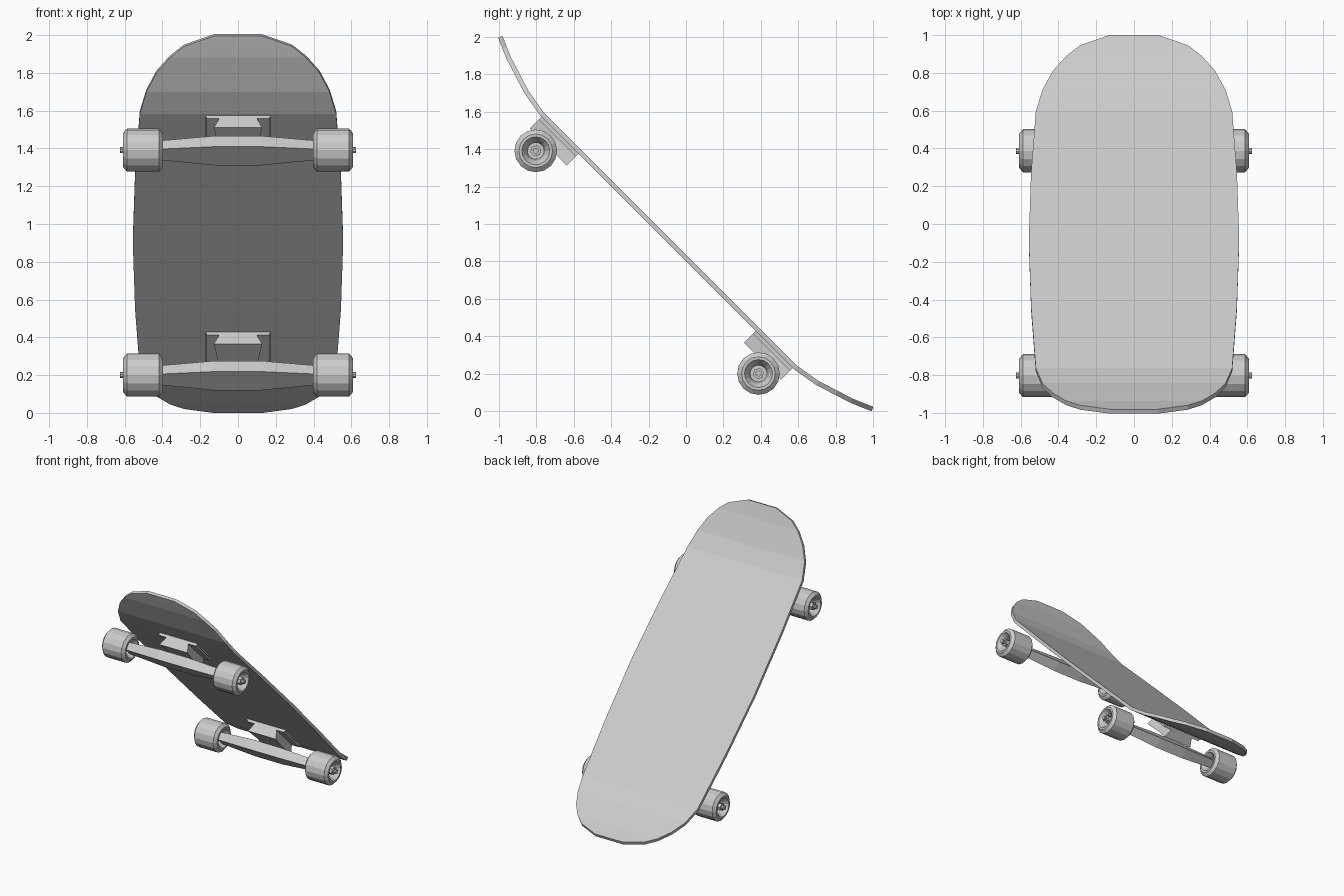
import bpy
import bmesh
from math import cos, sin, pi, radians
from mathutils import Matrix, Vector

cube = bpy.data.objects.get("Cube")
if cube:
    bpy.data.objects.remove(cube, do_unlink=True)

GREY = (0.6, 0.6, 0.6, 1)
grey = bpy.data.materials.new("plain grey")
grey.use_nodes = True
grey.diffuse_color = GREY
grey.node_tree.nodes["Principled BSDF"].inputs["Base Color"].default_value = GREY

# The board is modelled level, then tipped 45 degrees as a whole
TILT = Matrix.Translation((0, -0.0925, 0.911)) @ Matrix.Rotation(radians(-45), 4, "X")


def loft(name, rings, closed=True):
    """Skin a row of equal-length point rings; closed rings get end caps."""
    bm = bmesh.new()
    rows = [[bm.verts.new(p) for p in ring] for ring in rings]
    n = len(rows[0])
    for a, b in zip(rows, rows[1:]):
        for i in range(n if closed else n - 1):
            j = (i + 1) % n
            bm.faces.new((a[i], a[j], b[j], b[i]))
    if closed:
        bm.faces.new(rows[0])
        bm.faces.new(rows[-1])
    bmesh.ops.recalc_face_normals(bm, faces=bm.faces)
    mesh = bpy.data.meshes.new(name)
    bm.to_mesh(mesh)
    bm.free()
    mesh.materials.append(grey)
    obj = bpy.data.objects.new(name, mesh)
    bpy.context.collection.objects.link(obj)
    obj.matrix_world = TILT
    return obj


def box_ring(hx, y0, y1, z):
    return [(-hx, y0, z), (hx, y0, z), (hx, y1, z), (-hx, y1, z)]


def lathe(name, profile, y, z, sides=16):
    """Turn (x, radius) points about a cross-board axis."""
    angles = [2 * pi * i / sides for i in range(sides)]
    return loft(name, [[(x, y + r * cos(a), z + r * sin(a)) for a in angles]
                       for x, r in profile])


# Deck: half outline as (distance along, half width, lift), mirrored end to end
half = [(0, 0.557, 0), (0.5, 0.545, 0), (0.96, 0.52, 0), (1.1, 0.485, 0.024),
        (1.21, 0.43, 0.059), (1.294, 0.36, 0.085), (1.353, 0.285, 0.11),
        (1.407, 0.125, 0.134)]
outline = [(-s, w, h) for s, w, h in reversed(half[1:])] + half
deck = loft("deck", [[(-w, s, h), (w, s, h)] for s, w, h in outline], closed=False)
solid = deck.modifiers.new("thickness", "SOLIDIFY")
solid.thickness = 0.025
solid.offset = 0

# Wheel profile: dished on both faces around a hub
face = [(0.045, 0.02), (0.045, 0.045), (0.075, 0.055), (0.105, 0.075),
        (0.105, 0.09), (0.085, 0.114)]
wheel_profile = [(-x, r) for x, r in face] + [(x, r) for x, r in reversed(face)]
AXLE_Y, AXLE_Z = 0.842, -0.163

for end, d in (("front", -1), ("back", 1)):
    y_in, y_mid, y_out = 0.67 * d, 0.81 * d, 0.95 * d
    ay = AXLE_Y * d

    # Mounting plates
    loft(end + "_riser", [box_ring(0.175, y_in, y_out, z) for z in (-0.012, -0.022)])
    loft(end + "_baseplate", [box_ring(0.168, y_in, y_out, z) for z in (-0.022, -0.034)])

    # Truck body, flared away from the deck and waisted in the middle
    loft(end + "_truck_body",
         [[(-t, y, -0.034), (t, y, -0.034), (b, y, -0.102), (-b, y, -0.102)]
          for y, t, b in ((y_in, 0.1, 0.127), (y_mid, 0.1, 0.105), (y_out, 0.1, 0.127))])

    # Hanger, thicker in the middle
    loft(end + "_hanger",
         [[(x, ay - a, AXLE_Z + t), (x, ay + a, AXLE_Z + t),
           (x, ay + a, AXLE_Z - b), (x, ay - a, AXLE_Z - b)]
          for x, a, t, b in ((-0.42, 0.04, 0.03, 0.033), (-0.125, 0.07, 0.036, 0.044),
                             (0.125, 0.07, 0.036, 0.044), (0.42, 0.04, 0.03, 0.033))])

    # Axle with nuts
    lathe(end + "_axle", [(-0.625, 0.016), (0.625, 0.016)], ay, AXLE_Z, 10)

    for side, m in (("right", -1), ("left", 1)):
        cx = 0.503 * m
        lathe(f"{end}_{side}_wheel", [(cx + x, r) for x, r in wheel_profile], ay, AXLE_Z)
        lathe(f"{end}_{side}_nut", [(0.53 * m, 0.03), (0.6 * m, 0.03)], ay, AXLE_Z, 6)
